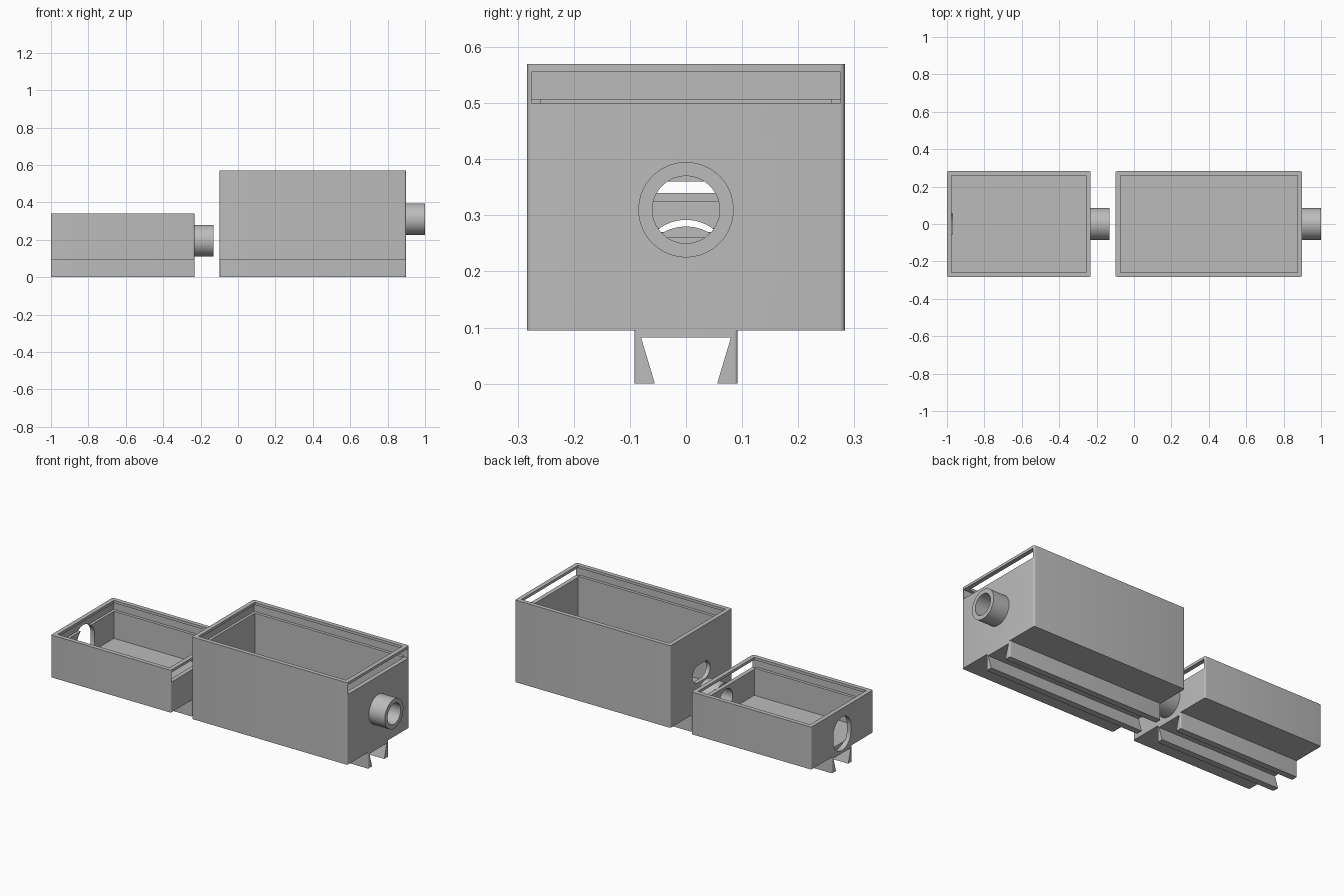
import bpy, bmesh, math

cube = bpy.data.objects.get("Cube")
if cube:
    bpy.data.objects.remove(cube, do_unlink=True)

grey = bpy.data.materials.new("plain_grey")
grey.use_nodes = True
grey.diffuse_color = (0.5, 0.5, 0.5, 1)
grey.node_tree.nodes["Principled BSDF"].inputs["Base Color"].default_value = (0.5, 0.5, 0.5, 1)

HALF = 0.283      # half depth of the boxes
WALL = 0.025
BASE = 0.095      # underside of the boxes


def make(name, bm):
    bmesh.ops.recalc_face_normals(bm, faces=bm.faces)
    mesh = bpy.data.meshes.new(name)
    bm.to_mesh(mesh)
    bm.free()
    mesh.materials.append(grey)
    obj = bpy.data.objects.new(name, mesh)
    bpy.context.collection.objects.link(obj)
    return obj


def block(name, xs, ys, zs, radius=0):
    bm = bmesh.new()
    bmesh.ops.create_cube(bm, size=1)
    for v in bm.verts:
        v.co = [r[1] if c > 0 else r[0] for c, r in zip(v.co, (xs, ys, zs))]
    if radius:
        upright = [e for e in bm.edges if abs(e.verts[0].co.z - e.verts[1].co.z) > 0.01]
        bmesh.ops.bevel(bm, geom=upright, offset=radius, segments=5, profile=0.5, affect='EDGES')
    return make(name, bm)


def prism(name, points, x0, x1):
    """Extrude a y-z outline along x."""
    bm = bmesh.new()
    face = bm.faces.new([bm.verts.new((x0, y, z)) for y, z in points])
    out = bmesh.ops.extrude_face_region(bm, geom=[face])
    for v in out["geom"]:
        if isinstance(v, bmesh.types.BMVert):
            v.co.x = x1
    return make(name, bm)


def stadium(half_y, half_z, cz, n=48):
    """Round-ended outline; a circle when both halves are equal."""
    r = min(half_y, half_z)
    pts = []
    for i in range(n):
        a = 2 * math.pi * (i + 0.5) / n
        c, s = math.cos(a), math.sin(a)
        pts.append((r * c + math.copysign(half_y - r, c),
                    cz + r * s + math.copysign(half_z - r, s)))
    return pts


def cut(obj, *cutters):
    bpy.context.view_layer.objects.active = obj
    for cutter in cutters:
        mod = obj.modifiers.new("cut", 'BOOLEAN')
        mod.operation = 'DIFFERENCE'
        mod.solver = 'EXACT'
        mod.object = cutter
        bpy.ops.object.modifier_apply(modifier=mod.name)
        bpy.data.objects.remove(cutter, do_unlink=True)


def smooth(obj):
    bpy.ops.object.select_all(action='DESELECT')
    obj.select_set(True)
    bpy.context.view_layer.objects.active = obj
    bpy.ops.object.shade_smooth_by_angle(angle=math.radians(30))


def container(label, x0, x1, top, pipe_z, hole):
    inner = HALF - WALL
    groove = HALF - 0.008
    roof = top - 0.015
    # Open box with lid groove, lid slot, cable hole and pipe bore
    box = block(label + "_box", (x0, x1), (-HALF, HALF), (BASE, top), 0.009)
    cut(box,
        block("cavity", (x0 + WALL, x1 - WALL), (-inner, inner), (BASE + WALL, top + 0.1)),
        block("lid_groove", (x0 + 0.009, x1 - 0.012), (-groove, groove), (top - 0.063, roof)),
        block("lid_slot", (x1 - WALL - 0.001, x1 + 0.1), (-groove, groove), (top - 0.07, roof)),
        prism("cable_hole", stadium(*hole, pipe_z), x0 - 0.1, x0 + WALL + 0.005),
        prism("bore", stadium(0.06, 0.06, pipe_z), x1 - WALL - 0.005, x1 + 0.1))
    smooth(box)

    # Outlet pipe
    pipe = prism(label + "_pipe", stadium(0.085, 0.085, pipe_z), x1 - 0.002, x1 + 0.102)
    cut(pipe, prism("bore", stadium(0.06, 0.06, pipe_z), x1 - 0.1, x1 + 0.2))
    smooth(pipe)

    # Dovetail mounting rail
    rail = block(label + "_rail", (x0, x1), (-0.092, 0.092), (0, BASE), 0.006)
    cut(rail, prism("channel", [(-0.0525, -0.01), (0.0525, -0.01), (0.08, 0.082), (-0.08, 0.082)],
                    x0 - 0.1, x1 + 0.1))
    smooth(rail)


container("small", -1.0, -0.232, 0.34, 0.195, (0.08, 0.097))
container("large", -0.098, 0.898, 0.57, 0.31, (0.08, 0.05))
